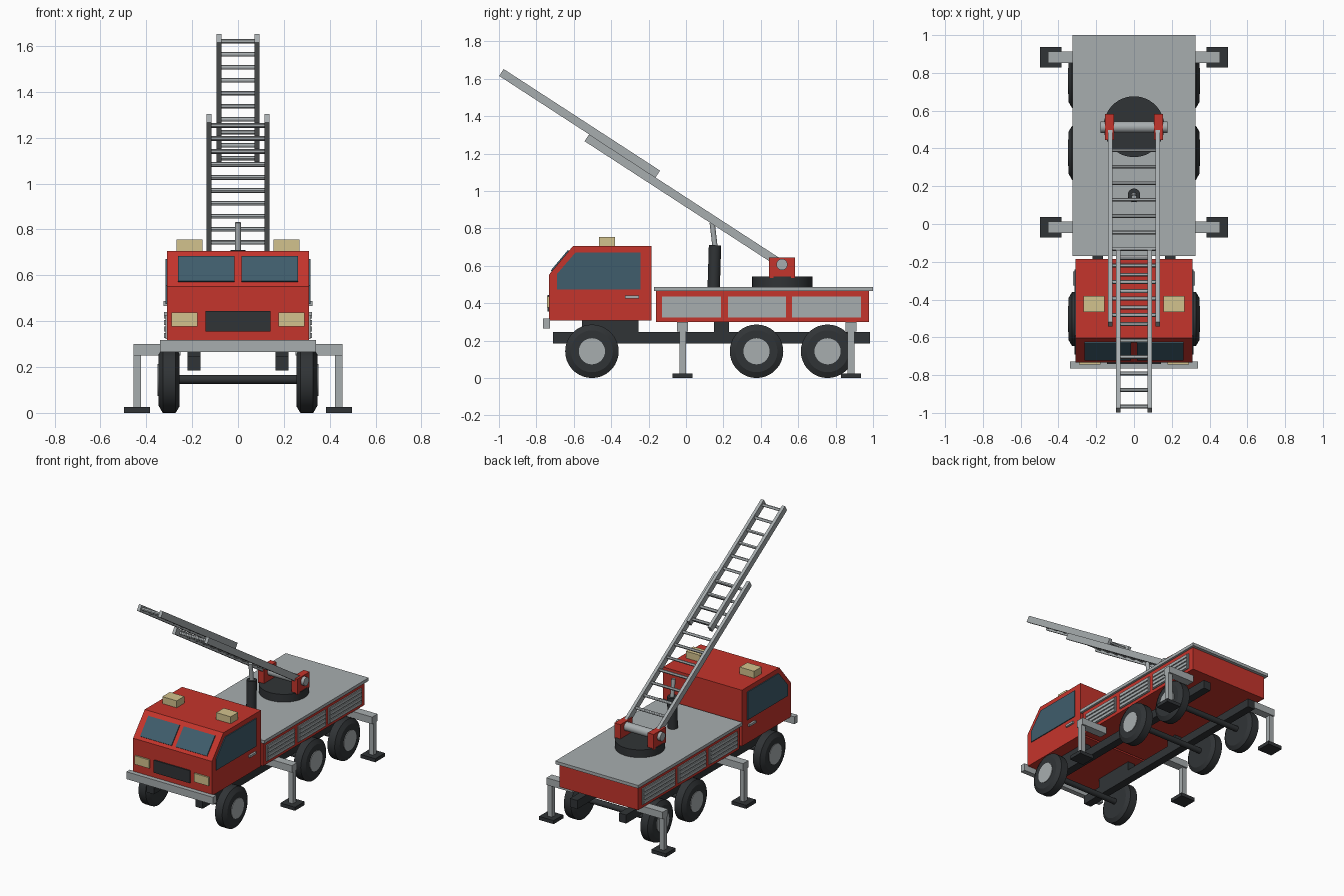
import bpy, bmesh, math
from mathutils import Vector, Matrix

if "Cube" in bpy.data.objects:
    bpy.data.objects.remove(bpy.data.objects["Cube"])


def material(name, rgb):
    m = bpy.data.materials.new(name)
    m.diffuse_color = (*rgb, 1)
    m.use_nodes = True
    m.node_tree.nodes["Principled BSDF"].inputs["Base Color"].default_value = m.diffuse_color
    return m


RED = material("red_paint", (0.56, 0.035, 0.025))
DARK = material("dark_rubber", (0.03, 0.034, 0.037))
GLASS = material("glass", (0.05, 0.11, 0.15))
LAMP = material("lamp", (0.65, 0.54, 0.27))
METAL = material("metal", (0.39, 0.42, 0.43))
SIDES = (("left", -1), ("right", 1))


def finish(name, bm, mat, smooth=False):
    bmesh.ops.recalc_face_normals(bm, faces=bm.faces)
    me = bpy.data.meshes.new(name)
    bm.to_mesh(me)
    bm.free()
    me.materials.append(mat)
    if smooth:
        me.shade_smooth()
        me.set_sharp_from_angle(angle=math.radians(30))
    ob = bpy.data.objects.new(name, me)
    bpy.context.collection.objects.link(ob)
    return ob


def box(name, x, y, z, mat, matrix=Matrix()):
    """Box from three (min, max) ranges, optionally transformed."""
    bm = bmesh.new()
    size = [abs(r[1] - r[0]) for r in (x, y, z)]
    mid = [(r[0] + r[1]) / 2 for r in (x, y, z)]
    bmesh.ops.create_cube(bm, size=1, matrix=matrix @ Matrix.Translation(mid) @ Matrix.Diagonal((*size, 1)))
    return finish(name, bm, mat)


def prism(name, profile, x0, x1, mat):
    """Side profile of (y, z) points extruded across x."""
    bm = bmesh.new()
    face = bm.faces.new([bm.verts.new((x0, y, z)) for y, z in profile])
    ext = bmesh.ops.extrude_face_region(bm, geom=[face])
    verts = [v for v in ext["geom"] if isinstance(v, bmesh.types.BMVert)]
    bmesh.ops.translate(bm, verts=verts, vec=(x1 - x0, 0, 0))
    return finish(name, bm, mat)


def rod(name, p, q, r, mat, sides=24):
    p, q = Vector(p), Vector(q)
    d = q - p
    bm = bmesh.new()
    bmesh.ops.create_cone(bm, cap_ends=True, segments=sides, radius1=r, radius2=r, depth=d.length,
                          matrix=Matrix.Translation((p + q) / 2) @ d.to_track_quat('Z', 'Y').to_matrix().to_4x4())
    return finish(name, bm, mat, True)


def lathe_x(name, profile, y, z, mat, sides=36):
    """Revolve (x, radius) points around an x-parallel axis."""
    bm = bmesh.new()
    vs = [bm.verts.new((x, 0, r)) for x, r in profile]
    es = [bm.edges.new(pair) for pair in zip(vs, vs[1:])]
    bmesh.ops.spin(bm, geom=vs + es, cent=(0, 0, 0), axis=(1, 0, 0), angle=math.tau, steps=sides)
    bmesh.ops.remove_doubles(bm, verts=bm.verts, dist=1e-4)
    bmesh.ops.translate(bm, verts=bm.verts, vec=(0, y, z))
    return finish(name, bm, mat, True)


def span(s, a, b):
    return sorted((s * a, s * b))


# Cab with sloped windscreen
prism("cab", [(-0.733, 0.308), (-0.733, 0.552), (-0.604, 0.706), (-0.185, 0.706), (-0.185, 0.308)],
      -0.309, 0.309, RED)
box("front_bumper", (-0.34, 0.34), (-0.765, -0.728), (0.266, 0.318), METAL)
box("grille", (-0.142, 0.142), (-0.741, -0.72), (0.355, 0.444), DARK)
slope = Vector((0.129, 0.154)).normalized()
out = Vector((-slope.y, slope.x)) * 0.007
low, high = Vector((-0.718, 0.57)), Vector((-0.626, 0.68))
windscreen = [low + out, high + out, high - out, low - out]
for side, s in SIDES:
    prism(f"windscreen_{side}", windscreen, s * 0.016, s * 0.262, GLASS)
    prism(f"side_window_{side}", [(-0.69, 0.474), (-0.69, 0.556), (-0.59, 0.672), (-0.242, 0.672), (-0.242, 0.474)],
          s * 0.3, s * 0.315, GLASS)
    box(f"headlight_{side}", span(s, 0.177, 0.29), (-0.744, -0.72), (0.376, 0.437), LAMP)
    box(f"roof_light_{side}", span(s, 0.155, 0.268), (-0.465, -0.38), (0.7, 0.755), LAMP)
    box(f"door_handle_{side}", span(s, 0.3, 0.323), (-0.326, -0.252), (0.425, 0.44), METAL)

# Chassis rails and mounts
for side, s in SIDES:
    box(f"chassis_rail_{side}", span(s, 0.163, 0.22), (-0.71, 0.985), (0.184, 0.245), DARK)
    box(f"cab_mount_{side}", span(s, 0.163, 0.22), (-0.555, -0.255), (0.24, 0.312), DARK)
    box(f"body_mount_{side}", span(s, 0.163, 0.22), (0.15, 0.23), (0.24, 0.305), DARK)

# Rear body with deck and slatted side lockers
box("rear_body", (-0.309, 0.309), (-0.16, 0.978), (0.3, 0.468), RED)
box("deck", (-0.325, 0.325), (-0.17, 1.0), (0.466, 0.488), METAL)
for side, s in SIDES:
    for i, y in enumerate([(-0.128, 0.187), (0.225, 0.535), (0.567, 0.936)]):
        box(f"locker_panel_{side}_{i}", span(s, 0.3, 0.316), y, (0.323, 0.436), METAL)
        for k in range(4):
            z = 0.327 + k * 0.028
            box(f"locker_slat_{side}_{i}_{k}", span(s, 0.31, 0.322), (y[0] + 0.008, y[1] - 0.008),
                (z, z + 0.021), METAL)

# Wheels and axles
for i, y in enumerate((-0.503, 0.377, 0.757)):
    rod(f"axle_{i}", (-0.27, y, 0.146), (0.27, y, 0.146), 0.02, DARK)
    for side, s in SIDES:
        tyre = [(0.255, 0), (0.255, 0.115), (0.272, 0.143), (0.328, 0.143), (0.346, 0.112), (0.346, 0)]
        lathe_x(f"tyre_{side}_{i}", [(s * x, r) for x, r in tyre], y, 0.143, DARK)
        rod(f"hub_{side}_{i}", (s * 0.33, y, 0.143), (s * 0.35, y, 0.143), 0.07, METAL, 32)

# Outriggers
for end, y in (("front", -0.018), ("rear", 0.882)):
    for side, s in SIDES:
        n = f"{end}_{side}"
        box(f"outrigger_beam_{n}", span(s, 0.25, 0.456), (y - 0.03, y + 0.03), (0.25, 0.3), METAL)
        box(f"outrigger_leg_{n}", span(s, 0.422, 0.456), (y - 0.018, y + 0.018), (0.02, 0.255), METAL)
        box(f"outrigger_foot_{n}", span(s, 0.383, 0.497), (y - 0.054, y + 0.054), (0, 0.025), DARK)

# Turntable, brackets and pivot
PY, PZ = 0.513, 0.607
rod("turntable", (0, 0.515, 0.48), (0, 0.515, 0.543), 0.161, DARK, 48)
rod("ladder_pivot", (-0.177, PY, PZ), (0.177, PY, PZ), 0.03, METAL)
for side, s in SIDES:
    box(f"pivot_bracket_{side}", span(s, 0.107, 0.154), (0.444, 0.583), (0.535, 0.644), RED)

# Lifting ram
rod("ram_sleeve", (0, 0.148, 0.48), (0, 0.155, 0.71), 0.033, DARK)
rod("ram_piston", (0, 0.16, 0.66), (0, 0.14, 0.83), 0.014, METAL)

# Two-stage ladder, built flat along -y then tilted about the pivot
TILT = Matrix.Translation((0, PY, PZ)) @ Matrix.Rotation(math.radians(-33), 4, 'X')


def ladder(name, start, end, outer, height, first_rung, count):
    for side, s in SIDES:
        box(f"{name}_rail_{side}", span(s, outer - 0.022, outer), (-end, -start),
            (height - 0.022, height + 0.022), METAL, TILT)
    for k in range(count):
        y = -(first_rung + 0.104 * k)
        w = outer - 0.012
        rod(f"{name}_rung_{k}", TILT @ Vector((-w, y, height)), TILT @ Vector((w, y, height)), 0.01, METAL, 12)


ladder("lower_ladder", 0.0, 1.244, 0.137, 0.0, 0.146, 11)
ladder("upper_ladder", 0.82, 1.817, 0.094, 0.044, 0.856, 10)
